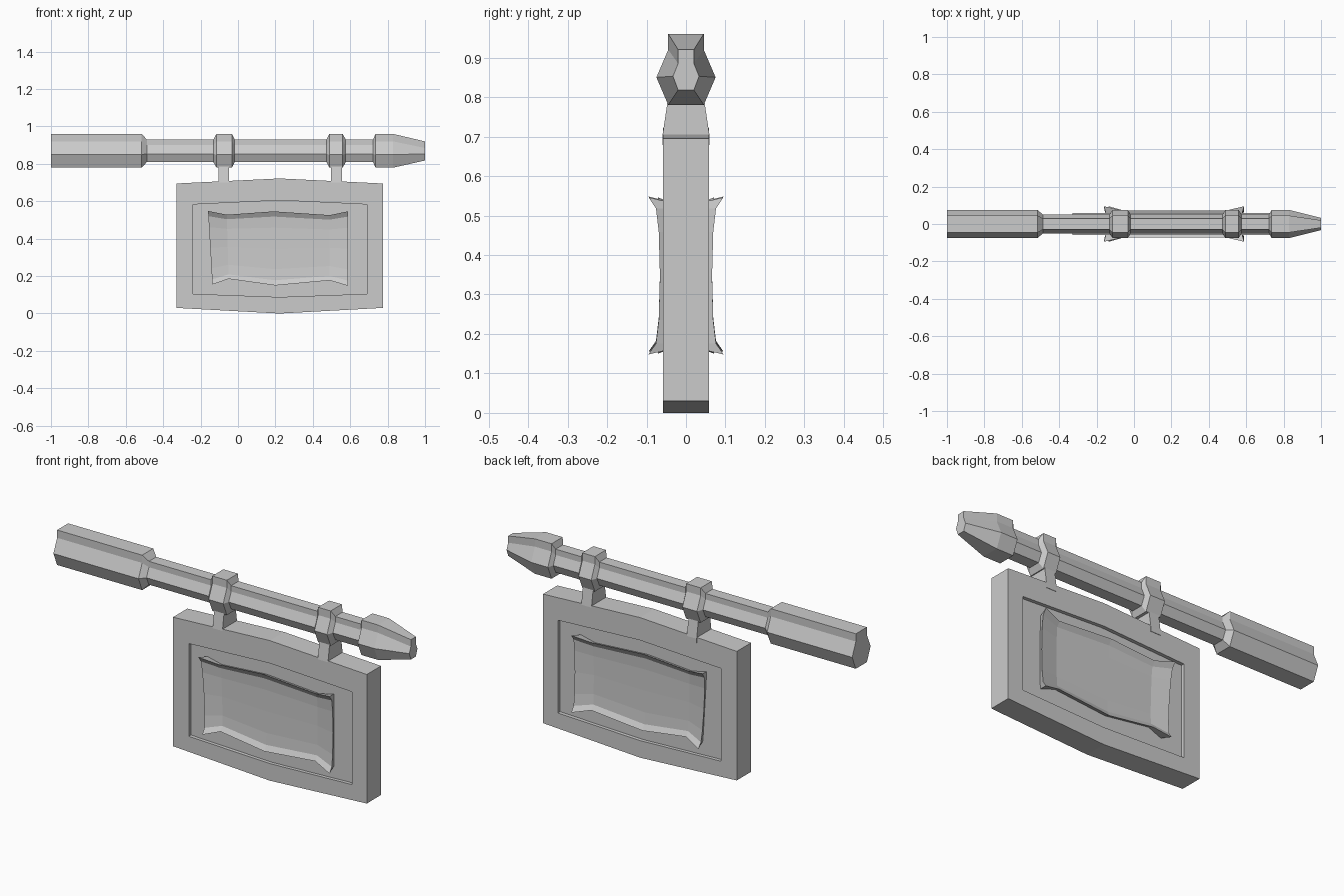
import bpy, bmesh

if "Cube" in bpy.data.objects:
    bpy.data.objects.remove(bpy.data.objects["Cube"])


def finish(name, bm):
    bmesh.ops.recalc_face_normals(bm, faces=bm.faces)
    me = bpy.data.meshes.new(name)
    bm.to_mesh(me)
    bm.free()
    ob = bpy.data.objects.new(name, me)
    bpy.context.collection.objects.link(ob)
    return ob


def loft(name, rings):
    """Skin a list of equal-length point rings and cap both ends."""
    bm = bmesh.new()
    vs = [[bm.verts.new(p) for p in r] for r in rings]
    n = len(vs[0])
    for a, b in zip(vs, vs[1:]):
        for i in range(n):
            j = (i + 1) % n
            bm.faces.new((a[i], a[j], b[j], b[i]))
    bm.faces.new(vs[0])
    bm.faces.new(vs[-1])
    return finish(name, bm)


# Pole cross-sections: half widths and heights of one side, then mirrored
def section(x, pts):
    side = [(x, y, z) for y, z in pts]
    return side + [(x, -y, z) for y, z in reversed(pts)]


THICK = [(.045, .96), (.045, .92), (.075, .85), (.045, .78)]
THIN = [(.03, .93), (.03, .90), (.05, .853), (.03, .81)]
TIP = [(.02, .92), (.02, .885), (.033, .853), (.02, .818)]

# Pole with handle, two rings and tapered tip
stations = [(-1, THICK), (-.515, THICK), (-.487, THIN),
            (-.132, THIN), (-.115, THICK), (-.032, THICK), (-.018, THIN),
            (.473, THIN), (.488, THICK), (.56, THICK), (.576, THIN),
            (.722, THIN), (.735, THICK), (.83, THICK), (1, TIP)]
loft("pole", [section(x, p) for x, p in stations])


# Hanging brackets between rings and board
def rect(x0, x1, y, z):
    return [(x0, -y, z), (x1, -y, z), (x1, y, z), (x0, y, z)]


for i, (x0, x1) in enumerate([(-.103, -.047), (.497, .555)]):
    loft(f"bracket_{i + 1}", [rect(x0, x1, .06, .678), rect(x0, x1, .06, .70),
                              rect(x0, x1, .045, .80)])


# Sign board with a shallow recess on both faces
def outline(y, x0, x1, z0, zmin, z1, zmax):
    xm = .222
    return [(x0, y, z0), (xm, y, zmin), (x1, y, z0),
            (x1, y, z1), (xm, y, zmax), (x0, y, z1)]


OUTER = (-.33, .775, .03, 0, .695, .722)
INNER = (-.24, .69, .105, .088, .583, .605)
loft("sign_board", [outline(-.04, *INNER), outline(-.058, *INNER),
                    outline(-.058, *OUTER), outline(.058, *OUTER),
                    outline(.058, *INNER), outline(.04, *INNER)])

# Curled plaque: grid columns are (x, x at bottom, top, bottom heights)
COLS = [(-.16, -.137, .548, .155), (-.06, -.05, .528, .185), (.19, .2, .546, .15),
        (.49, .49, .526, .177), (.588, .588, .546, .148)]
ROWS = [0, .07, .22, .5, .78, .93, 1]
END_Y = [.095, .076, .069, .066, .069, .076, .095]
MID_Y = [.071, .056, .052, .051, .052, .056, .071]


def plaque(name, s):
    bm = bmesh.new()
    grid, back = [], []
    nc, nr = len(COLS), len(ROWS)
    for c, (xt, xb, zt, zb) in enumerate(COLS):
        end = c in (0, nc - 1)
        depth = END_Y if end else MID_Y
        front_col, back_col = [], []
        for r, t in enumerate(ROWS):
            x, z = xt + (xb - xt) * t, zt + (zb - zt) * t
            front_col.append(bm.verts.new((x, s * depth[r], z)))
            # rear rim is pulled inwards so that the edges overhang
            bx = x + (.015 if c == 0 else -.015 if c == nc - 1 else 0)
            bz = z + (-.014 if r == 0 else .014 if r == nr - 1 else 0)
            back_col.append(bm.verts.new((bx, s * .036, bz)))
        grid.append(front_col)
        back.append(back_col)
    for g in (grid, back):
        for c in range(nc - 1):
            for r in range(nr - 1):
                bm.faces.new((g[c][r], g[c + 1][r], g[c + 1][r + 1], g[c][r + 1]))
    rim = ([(c, 0) for c in range(nc)] + [(nc - 1, r) for r in range(1, nr)]
           + [(c, nr - 1) for c in range(nc - 2, -1, -1)]
           + [(0, r) for r in range(nr - 2, 0, -1)])
    for (a, b), (c, d) in zip(rim, rim[1:] + rim[:1]):
        bm.faces.new((grid[a][b], grid[c][d], back[c][d], back[a][b]))
    return finish(name, bm)


plaque("front_plaque", -1)
plaque("back_plaque", 1)
